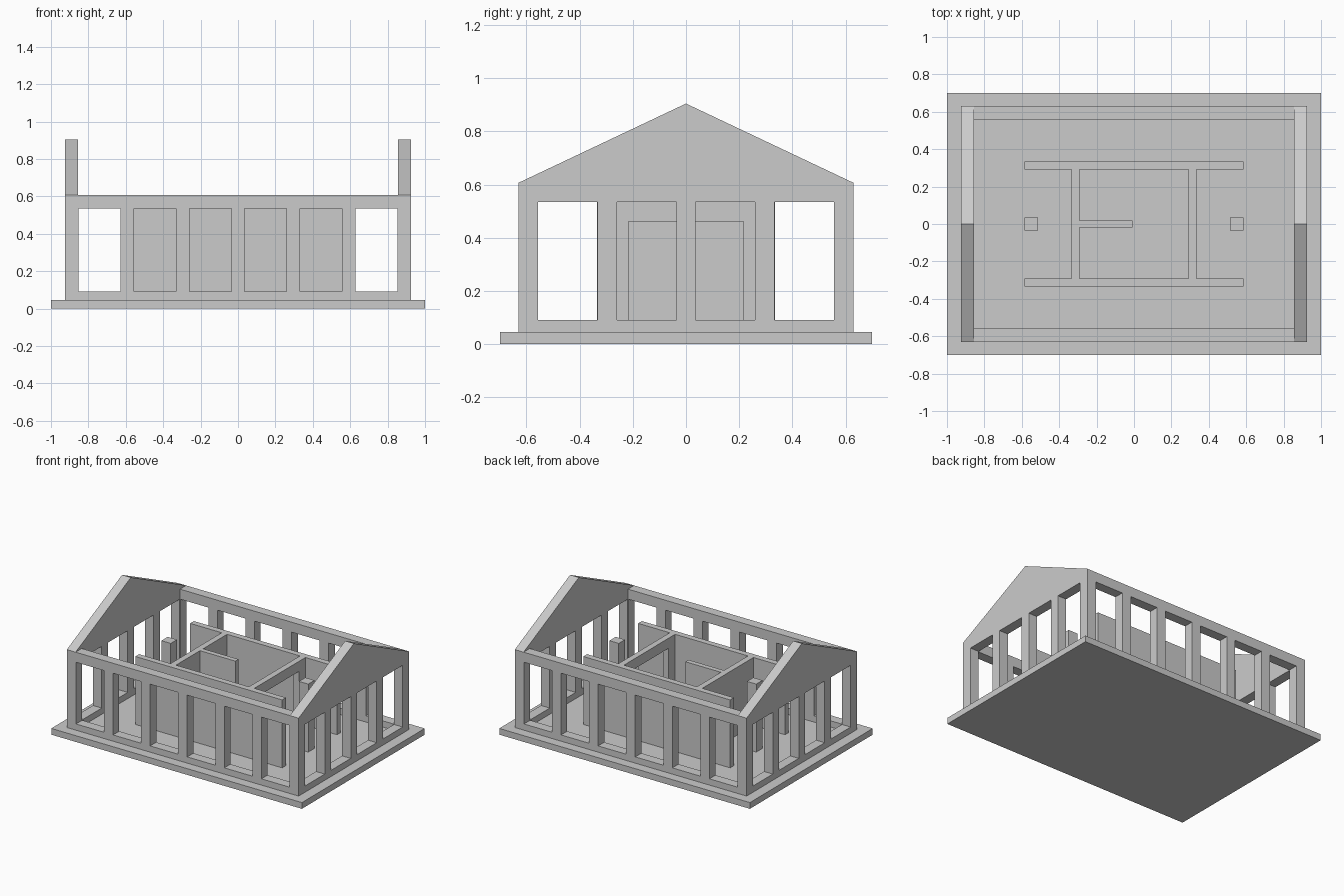
import bpy, bmesh
from math import radians
from mathutils import Matrix

if "Cube" in bpy.data.objects:
    bpy.data.objects.remove(bpy.data.objects["Cube"])

FLOOR, EAVE, RIDGE = 0.045, 0.607, 0.905
SILL, HEAD = 0.09, 0.535
WIN, PITCH, T = 0.224, 0.296, 0.07


def box(name, x0, x1, y0, y1, z0, z1):
    bm = bmesh.new()
    m = Matrix.Translation(((x0 + x1) / 2, (y0 + y1) / 2, (z0 + z1) / 2)) \
        @ Matrix.Diagonal((x1 - x0, y1 - y0, z1 - z0, 1))
    bmesh.ops.create_cube(bm, size=1, matrix=m)
    me = bpy.data.meshes.new(name)
    bm.to_mesh(me)
    bm.free()
    ob = bpy.data.objects.new(name, me)
    bpy.context.collection.objects.link(ob)
    return ob


def panel(name, outlines, thickness, loc, turn):
    """Upright slab from a 2D outline plus hole outlines, turned about z."""
    cu = bpy.data.curves.new(name, 'CURVE')
    cu.dimensions, cu.fill_mode = '2D', 'BOTH'
    cu.extrude = thickness / 2
    for pts in outlines:
        sp = cu.splines.new('POLY')
        sp.points.add(len(pts) - 1)
        for p, (u, v) in zip(sp.points, pts):
            p.co = (u, v, 0, 1)
        sp.use_cyclic_u = True
    tmp = bpy.data.objects.new(name + "_outline", cu)
    bpy.context.collection.objects.link(tmp)
    dg = bpy.context.evaluated_depsgraph_get()
    me = bpy.data.meshes.new_from_object(tmp.evaluated_get(dg))
    bpy.data.objects.remove(tmp)
    # weld the caps to the sides and merge the flat triangles
    bm = bmesh.new()
    bm.from_mesh(me)
    bmesh.ops.remove_doubles(bm, verts=bm.verts, dist=1e-5)
    bmesh.ops.recalc_face_normals(bm, faces=bm.faces)
    for f in bm.faces:
        f.smooth = False
    bm.to_mesh(me)
    bm.free()
    ob = bpy.data.objects.new(name, me)
    ob.location = loc
    ob.rotation_euler = (radians(90), 0, radians(turn))
    bpy.context.collection.objects.link(ob)
    return ob


def rect(u0, u1, v0, v1):
    return [(u0, v0), (u1, v0), (u1, v1), (u0, v1)]


def windows(n):
    centres = [(i - (n - 1) / 2) * PITCH for i in range(n)]
    return [rect(c - WIN / 2, c + WIN / 2, SILL, HEAD) for c in centres]


# base slab
box("base_slab", -1, 1, -0.7, 0.7, 0, FLOOR)

# long outer walls, six windows each
for name, s in (("front_wall", -1), ("back_wall", 1)):
    panel(name, [rect(-0.855, 0.855, FLOOR, EAVE)] + windows(6), T, (0, s * 0.595, 0), 0)

# gable end walls, four windows each
gable = [(-0.63, FLOOR), (0.63, FLOOR), (0.63, EAVE), (0, RIDGE), (-0.63, EAVE)]
for name, s in (("left_gable", -1), ("right_gable", 1)):
    panel(name, [gable] + windows(4), T, (s * 0.89, 0, 0), 90)

# inner room: long walls
for name, s in (("inner_front_wall", -1), ("inner_back_wall", 1)):
    y = s * 0.3125
    box(name, -0.586, 0.586, y - 0.0215, y + 0.0215, FLOOR, HEAD)

# inner room: closed cross wall and short divider
box("inner_left_wall", -0.334, -0.291, -0.291, 0.291, FLOOR, HEAD)
box("divider", -0.291, -0.008, -0.018, 0.018, FLOOR, HEAD)

# inner room: cross wall with wide doorway
door = [(-0.291, FLOOR), (-0.216, FLOOR), (-0.216, 0.462), (0.216, 0.462),
        (0.216, FLOOR), (0.291, FLOOR), (0.291, HEAD), (-0.291, HEAD)]
panel("doorway_wall", [door], 0.043, (0.3125, 0, 0), 90)

# porch posts
for name, s in (("left_post", -1), ("right_post", 1)):
    x = s * 0.549
    box(name, x - 0.037, x + 0.037, -0.036, 0.036, FLOOR, HEAD)
